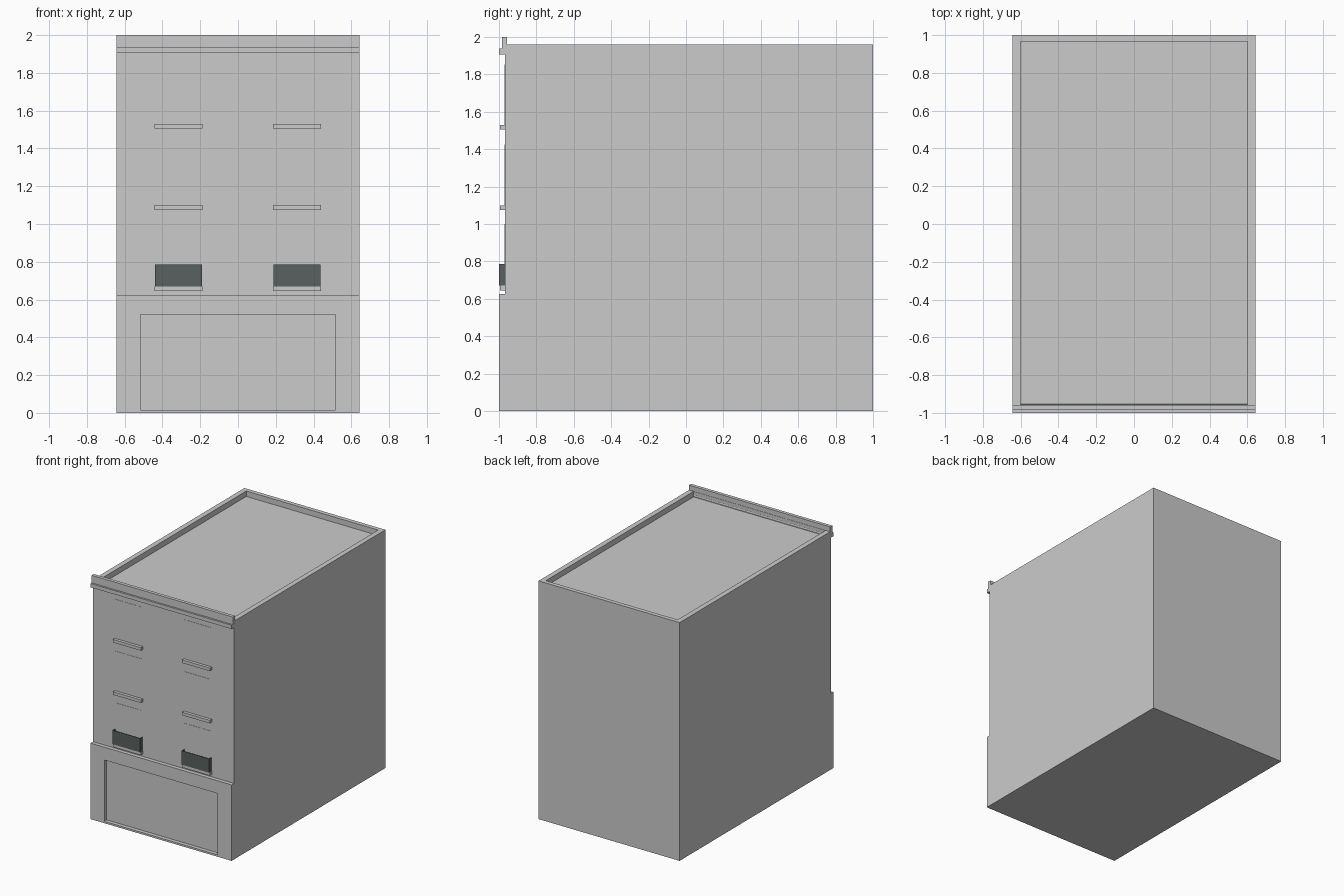
import bpy, bmesh, math
from mathutils import Matrix

if "Cube" in bpy.data.objects:
    bpy.data.objects.remove(bpy.data.objects["Cube"])

HALF = 0.642      # half width of the building
WALL = -0.968     # plane of the upper front wall


def box(name, x, y, z, mat=None):
    bm = bmesh.new()
    size = [b - a for a, b in (x, y, z)]
    mid = [(a + b) / 2 for a, b in (x, y, z)]
    bmesh.ops.create_cube(bm, size=1, matrix=Matrix.Translation(mid) @ Matrix.Diagonal((*size, 1)))
    return finish(name, bm, mat)


def finish(name, bm, mat=None):
    bmesh.ops.recalc_face_normals(bm, faces=bm.faces)
    me = bpy.data.meshes.new(name)
    bm.to_mesh(me)
    bm.free()
    ob = bpy.data.objects.new(name, me)
    bpy.context.collection.objects.link(ob)
    if mat:
        me.materials.append(mat)
    return ob


def cut(ob, name, x, y, z):
    cutter = box(name, x, y, z)
    cutter.hide_render = True
    cutter.hide_viewport = True
    cutter.display_type = 'WIRE'
    mod = ob.modifiers.new("cut", 'BOOLEAN')
    mod.operation = 'DIFFERENCE'
    mod.solver = 'EXACT'
    mod.object = cutter


def extrude_x(name, profile, x0, x1, mat=None):
    bm = bmesh.new()
    face = bm.faces.new([bm.verts.new((x0, y, z)) for y, z in profile])
    ext = bmesh.ops.extrude_face_region(bm, geom=[face])
    verts = [g for g in ext["geom"] if isinstance(g, bmesh.types.BMVert)]
    bmesh.ops.translate(bm, verts=verts, vec=(x1 - x0, 0, 0))
    return finish(name, bm, mat)


iron = bpy.data.materials.new("dark_iron")
iron.diffuse_color = (0.10, 0.12, 0.115, 1)
iron.use_nodes = True
iron.node_tree.nodes["Principled BSDF"].inputs["Base Color"].default_value = iron.diffuse_color

# Main block with sunken flat roof behind a low parapet
body = box("building_body", (-HALF, HALF), (WALL, 1), (0, 1.96))
cut(body, "roof_cutter", (-0.6, 0.6), (-0.955, 0.965), (1.915, 2.2))

# Ground floor shop frame with a recessed panel
shop = box("shop_front", (-HALF, HALF), (-1, WALL), (0, 0.625))
cut(shop, "shop_cutter", (-0.517, 0.515), (-1.1, -0.9), (0.015, 0.52))

# Stepped cornice and raised front parapet
extrude_x("cornice", [(-1, 1.907), (WALL, 1.907), (WALL, 1.93), (-0.957, 1.93),
                      (-0.957, 2.0), (-0.985, 2.0), (-0.985, 1.938), (-1, 1.938)], -HALF, HALF)
bead = [(-0.965 + 0.012 * math.cos(a), 1.925 + 0.012 * math.sin(a))
        for a in (i * math.tau / 12 for i in range(12))]
extrude_x("cornice_bead", bead, -HALF - 0.001, HALF + 0.001)

# Windows, sills and first floor balcony rails
for side, cx in (("left", -0.315), ("right", 0.313)):
    for i, (sill, top) in enumerate(((0.645, 1.0), (1.075, 1.425), (1.505, 1.852))):
        box(f"window_{side}_{i}", (cx - 0.12, cx + 0.12), (WALL - 0.002, WALL + 0.002), (sill + 0.025, top))
        box(f"sill_{side}_{i}", (cx - 0.127, cx + 0.127), (-0.995, WALL), (sill, sill + 0.025))
    for part, x, y in (("front", (-0.125, 0.125), (-1, -0.997)),
                       ("end_a", (-0.125, -0.122), (-0.997, WALL)),
                       ("end_b", (0.122, 0.125), (-0.997, WALL))):
        box(f"balcony_{side}_{part}", (cx + x[0], cx + x[1]), y, (0.67, 0.785), iron)
